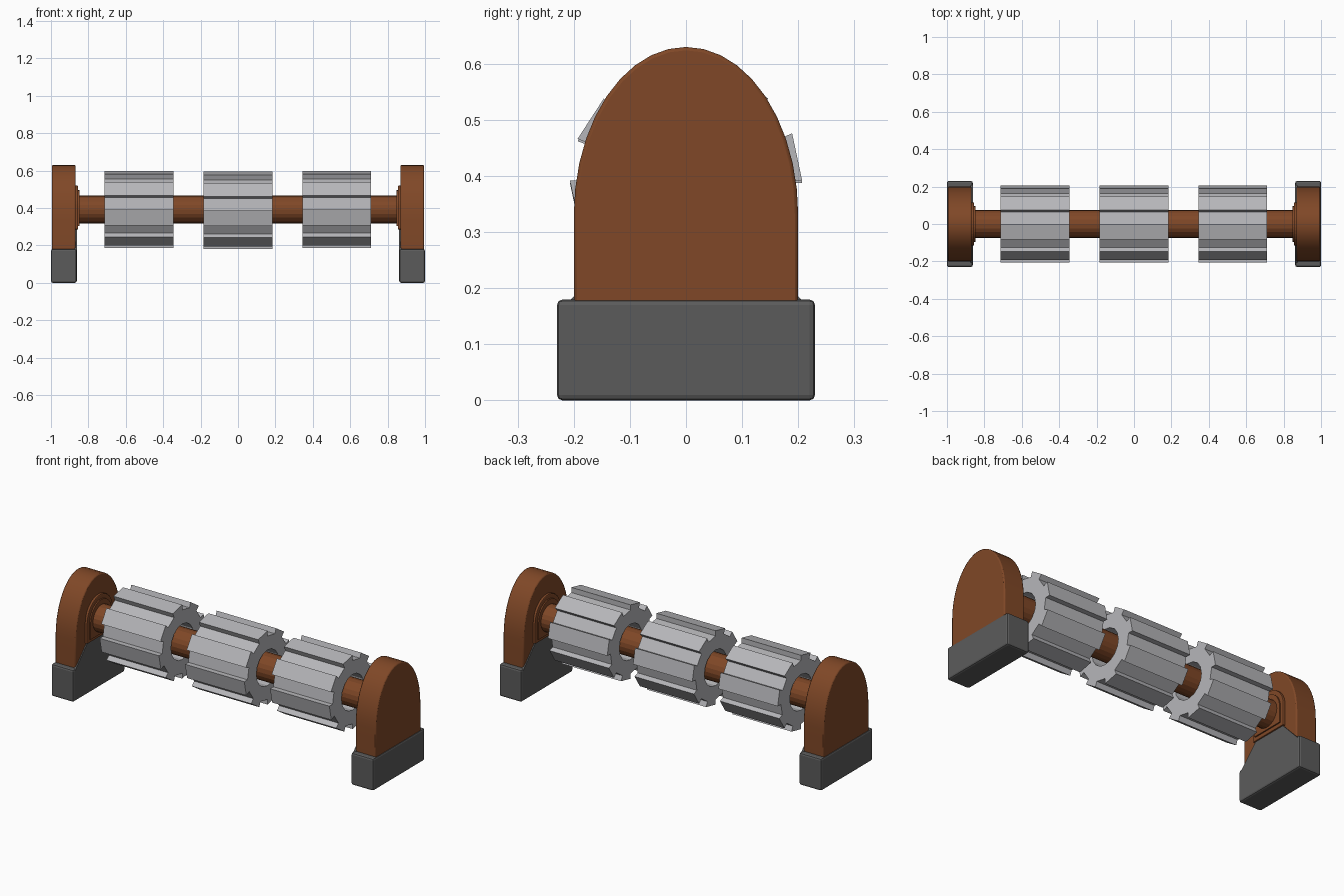
import bpy, bmesh, math

if "Cube" in bpy.data.objects:
    bpy.data.objects.remove(bpy.data.objects["Cube"])

AXLE_Z = 0.392


def material(name, rgb):
    m = bpy.data.materials.new(name)
    m.diffuse_color = (*rgb, 1)
    m.use_nodes = True
    m.node_tree.nodes["Principled BSDF"].inputs["Base Color"].default_value = m.diffuse_color
    return m


BROWN = material("rust brown", (0.215, 0.064, 0.020))
DARK = material("dark grey", (0.105, 0.105, 0.105))
STEEL = material("light steel", (0.47, 0.47, 0.49))


def finish(name, bm, mat, bevel=0, smooth=None):
    bmesh.ops.recalc_face_normals(bm, faces=bm.faces)
    mesh = bpy.data.meshes.new(name)
    bm.to_mesh(mesh)
    bm.free()
    mesh.materials.append(mat)
    ob = bpy.data.objects.new(name, mesh)
    bpy.context.collection.objects.link(ob)
    if bevel:
        mod = ob.modifiers.new("bevel", 'BEVEL')
        mod.width, mod.segments = bevel, 2
        mod.limit_method, mod.angle_limit = 'ANGLE', math.radians(40)
    if smooth:
        bpy.ops.object.select_all(action='DESELECT')
        ob.select_set(True)
        bpy.context.view_layer.objects.active = ob
        bpy.ops.object.shade_smooth_by_angle(angle=math.radians(smooth))
    return ob


def prism(name, profile, x0, x1, mat, bevel=0, smooth=None):
    """Extrude a (y, z) profile along x."""
    bm = bmesh.new()
    a = [bm.verts.new((x0, y, z)) for y, z in profile]
    b = [bm.verts.new((x1, y, z)) for y, z in profile]
    bm.faces.new(a)
    bm.faces.new(b[::-1])
    for i in range(len(a)):
        j = (i + 1) % len(a)
        bm.faces.new((a[i], a[j], b[j], b[i]))
    return finish(name, bm, mat, bevel, smooth)


def arch(half_w, z0, zc, height, n=20):
    """Flat-bottomed profile with an elliptical top."""
    pts = [(half_w * math.cos(math.pi * i / n), zc + height * math.sin(math.pi * i / n))
           for i in range(n + 1)]
    return pts + [(-half_w, z0), (half_w, z0)]


def roller(name, cx, cz, half_len=0.184):
    """Toothed tube: eight flat bars around a ring with an open bore."""
    bm = bmesh.new()
    rings = []
    for x in (cx - half_len, cx + half_len):
        outer, inner = [], []
        for k in range(8):
            # tooth spans 24 degrees, groove the remaining 21
            for deg, r in ((-24, 0.178), (-24, 0.207), (0, 0.207), (0, 0.178)):
                t = math.radians(deg + 45 * k)
                c, s = -math.cos(t), math.sin(t)
                outer.append(bm.verts.new((x, r * c, cz + r * s)))
                if r > 0.2:
                    inner.append(bm.verts.new((x, 0.1 * c, cz + 0.1 * s)))
        rings.append((outer, inner))
    (o0, i0), (o1, i1) = rings
    for p, q in ((o0, o1), (i0, i1)):
        for k in range(len(p)):
            j = (k + 1) % len(p)
            bm.faces.new((p[k], p[j], q[j], q[k]))
    for o, i in rings:
        for k in range(8):
            a, b, n = 4 * k, 2 * k, (2 * k + 2) % 16
            bm.faces.new((o[a], o[a + 1], o[a + 2], o[a + 3], i[b + 1], i[b]))
            bm.faces.new((o[a + 3], o[(a + 4) % 32], i[n], i[b + 1]))
    return finish(name, bm, STEEL)


# end supports, mirrored left and right
for side, s in (("left", -1), ("right", 1)):
    prism(f"{side}_foot", [(-0.23, 0), (0.23, 0), (0.23, 0.18), (-0.23, 0.18)],
          s * 0.862, s * 1.0, DARK, bevel=0.01)
    prism(f"{side}_arch", arch(0.2, 0.17, 0.33, 0.3), s * 0.868, s * 0.995, BROWN,
          bevel=0.006, smooth=30)
    # sloping gusset on the inner side
    prism(f"{side}_gusset", [(-0.215, 0.17), (0.215, 0.17), (0.1, 0.29), (-0.1, 0.29)],
          s * 0.862, s * 0.875, DARK)
    # bearing plate with raised collar
    prism(f"{side}_bearing_plate", arch(0.115, 0.285, 0.4, 0.12), s * 0.855, s * 0.88,
          BROWN, bevel=0.005)
    prism(f"{side}_bearing_collar", arch(0.095, 0.305, 0.395, 0.1), s * 0.848, s * 0.86,
          BROWN)

# axle
prism("axle", [(0.075 * math.cos(math.tau * i / 20), AXLE_Z + 0.075 * math.sin(math.tau * i / 20))
               for i in range(20)], -0.87, 0.87, BROWN)

# rollers
for name, x, z in (("left_roller", -0.53, AXLE_Z), ("middle_roller", 0, AXLE_Z - 0.004),
                   ("right_roller", 0.528, AXLE_Z)):
    roller(name, x, z)
